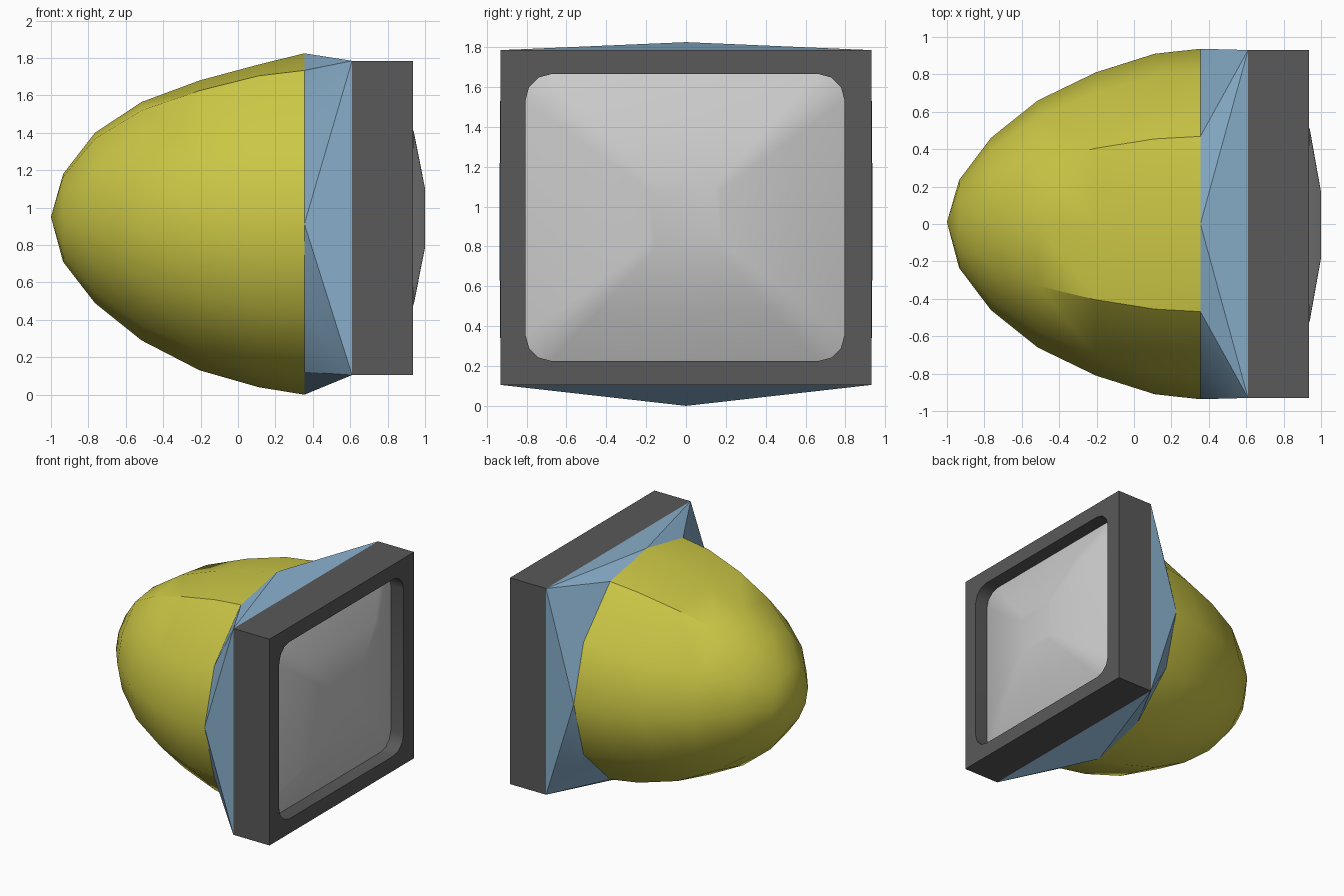
import bpy, bmesh
from math import sin, cos, radians

if "Cube" in bpy.data.objects:
    bpy.data.objects.remove(bpy.data.objects["Cube"])

ZC = 0.945                      # height of the screen centre
CORNERS = [(1, 1), (-1, 1), (-1, -1), (1, -1)]


def material(name, rgb):
    m = bpy.data.materials.new(name)
    m.diffuse_color = (*rgb, 1)
    m.use_nodes = True
    m.node_tree.nodes["Principled BSDF"].inputs["Base Color"].default_value = m.diffuse_color
    return m


def finish(bm, name, mat=None, angle=30):
    bmesh.ops.recalc_face_normals(bm, faces=bm.faces[:])
    me = bpy.data.meshes.new(name)
    bm.to_mesh(me)
    bm.free()
    ob = bpy.data.objects.new(name, me)
    bpy.context.collection.objects.link(ob)
    if mat:
        me.materials.append(mat)
    bpy.ops.object.select_all(action='DESELECT')
    ob.select_set(True)
    bpy.context.view_layer.objects.active = ob
    bpy.ops.object.shade_smooth_by_angle(angle=radians(angle))
    return ob


def ring(bm, pts):
    return [bm.verts.new(p) for p in pts]


def bridge(bm, a, b):
    n = len(a)
    for i in range(n):
        j = (i + 1) % n
        bm.faces.new((a[i], a[j], b[j], b[i]))


def fan_corners(bm, corners, groups):
    """Join four rectangle corners to the arc of loop vertices facing each."""
    for i in range(4):
        j = (i + 1) % 4
        for p, q in zip(groups[i], groups[i][1:]):
            bm.faces.new((corners[i], p, q))
        p, q = groups[i][-1], groups[j][0]
        if p is q:
            bm.faces.new((corners[i], p, corners[j]))
        else:
            bm.faces.new((corners[i], p, q, corners[j]))


def oval(x, ry, zb, zt, fat=0.93):
    """Twelve-sided section, slightly fuller in its upper half."""
    zm = (zb + zt) / 2
    pts = []
    for i in range(12):
        a = radians(30 * i)
        s = sin(a)
        if i in (2, 4):
            s = fat
        pts.append((x, ry * cos(a), zm + s * (zt - zb) / 2))
    return pts


def rect(x):
    return [(x, 0.93 * sy, ZC + 0.84 * sz) for sy, sz in CORNERS]


def rounded(x, s=1.0, r=0.13):
    """Rounded screen outline, three segments per corner."""
    pts = []
    for i, (sy, sz) in enumerate(CORNERS):
        for k in range(4):
            a = radians(90 * i + 30 * k)
            y = sy * (0.80 - r) + r * cos(a)
            z = sz * (0.72 - r) + r * sin(a)
            pts.append((x, -0.005 + s * y, ZC + s * z))
    return pts


yellow = material("yellow_shell", (0.60, 0.57, 0.06))
blue = material("blue_collar", (0.25, 0.43, 0.60))
dark = material("dark_frame", (0.10, 0.10, 0.10))

# Rounded rear shell: x, half width, bottom, top
sections = [(-0.935, 0.235, 0.71, 1.18), (-0.765, 0.46, 0.49, 1.40),
            (-0.515, 0.66, 0.29, 1.565), (-0.205, 0.81, 0.13, 1.68),
            (0.11, 0.91, 0.04, 1.765)]
END = oval(0.355, 0.937, 0.0, 1.825, 0.90)
bm = bmesh.new()
rings = [ring(bm, oval(*s)) for s in sections] + [ring(bm, END)]
tip = bm.verts.new((-1, 0.01, 0.95))
for i in range(12):
    bm.faces.new((tip, rings[0][i], rings[0][(i + 1) % 12]))
for a, b in zip(rings, rings[1:]):
    bridge(bm, a, b)
finish(bm, "rear_shell", yellow, 35)

# Collar from the oval shell to the rectangular frame
bm = bmesh.new()
loop = ring(bm, END)
groups = [[loop[(3 * i + k) % 12] for k in range(4)] for i in range(4)]
fan_corners(bm, ring(bm, rect(0.61)), groups)
finish(bm, "collar", blue, 25)

# Frame with rounded, recessed opening
bm = bmesh.new()
back, front = ring(bm, rect(0.61)), ring(bm, rect(0.935))
bridge(bm, back, front)
lip, inner = ring(bm, rounded(0.935)), ring(bm, rounded(0.80))
fan_corners(bm, front, [lip[4 * i:4 * i + 4] for i in range(4)])
bridge(bm, lip, inner)
finish(bm, "screen_frame", dark, 32)

# Bulging screen
bm = bmesh.new()
levels = [ring(bm, rounded(x, s)) for s, x in
          ((1.0, 0.82), (0.64, 0.94), (0.22, 1.0))]
for a, b in zip(levels, levels[1:]):
    bridge(bm, a, b)
bm.faces.new(levels[-1])
finish(bm, "screen", None, 35)
